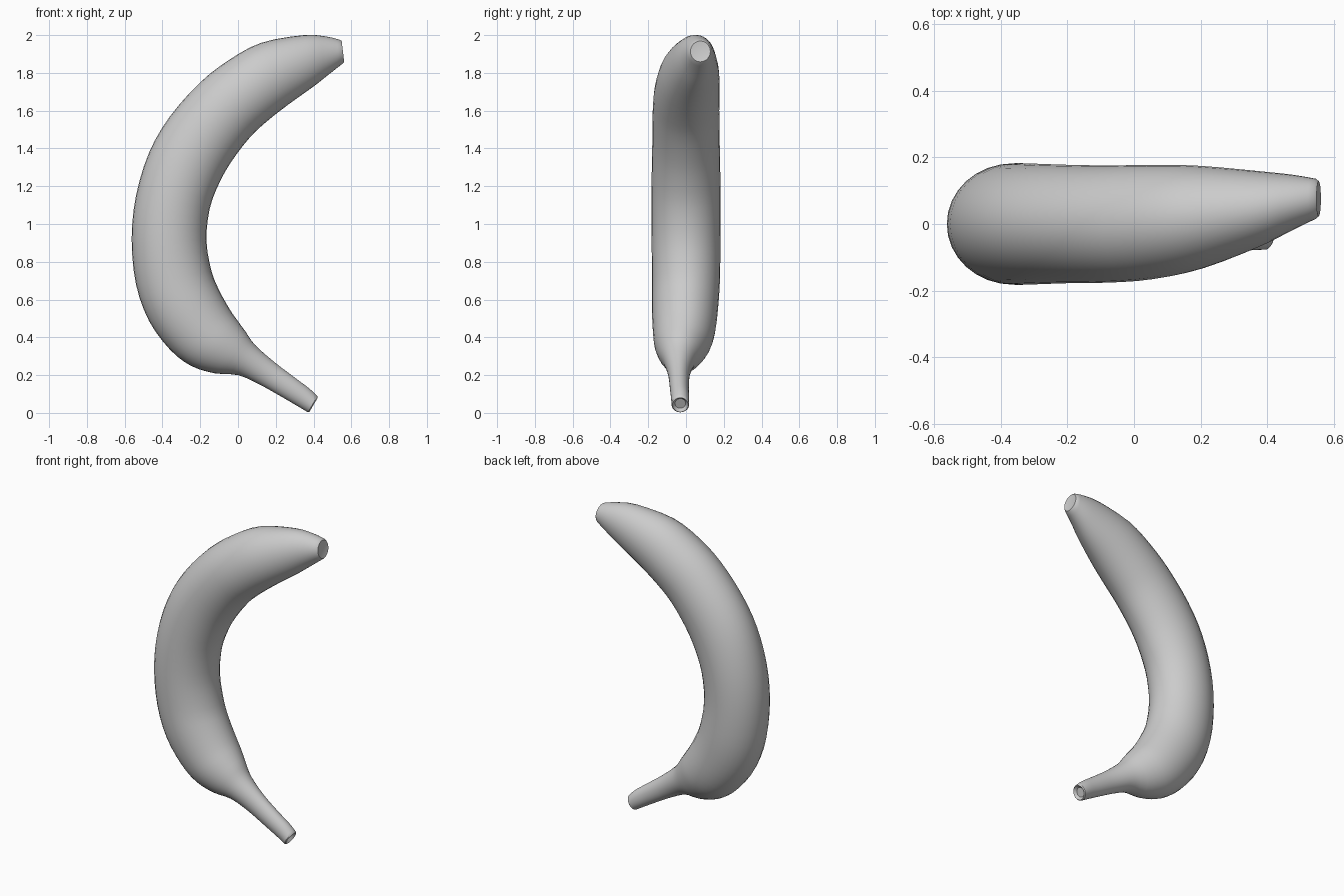
import bpy, bmesh, math
from mathutils import Vector

if "Cube" in bpy.data.objects:
    bpy.data.objects.remove(bpy.data.objects["Cube"])

# Cross-sections from stem to tip: outer x, z, inner x, z, y centre, y half width
SECTIONS = [
    (.370, .003, .420, .088, -.030, .047),
    (.325, .030, .380, .127, -.031, .048),
    (.245, .077, .310, .180, -.035, .050),
    (.115, .150, .195, .267, -.037, .058),
    (.000, .200, .090, .360, -.035, .085),
    (-.125, .210, .040, .430, -.028, .120),
    (-.250, .250, .000, .485, -.018, .150),
    (-.360, .335, -.045, .550, -.010, .166),
    (-.470, .485, -.100, .650, -.005, .176),
    (-.540, .680, -.140, .750, .000, .180),
    (-.563, .920, -.167, .910, .000, .182),
    (-.540, 1.150, -.150, 1.080, .000, .183),
    (-.470, 1.380, -.100, 1.215, .000, .181),
    (-.360, 1.570, -.035, 1.330, .000, .178),
    (-.200, 1.750, .060, 1.455, .000, .176),
    (-.045, 1.870, .155, 1.545, .006, .172),
    (.125, 1.960, .270, 1.635, .020, .155),
    (.350, 2.000, .400, 1.728, .045, .114),
    (.470, 1.992, .485, 1.795, .065, .083),
    (.540, 1.975, .555, 1.850, .076, .060),
]
SIDES, STEPS = 32, 3


def catmull(a, b, c, d, t):
    return [.5 * (2*q + (r - p)*t + (2*p - 5*q + 4*r - s)*t*t
                  + (3*q - p - 3*r + s)*t**3) for p, q, r, s in zip(a, b, c, d)]


def ring(bm, sec, scale=1.0, shift=(0, 0, 0)):
    ox, oz, ix, iz, yc, w = sec
    mid = Vector(((ox + ix) / 2, yc, (oz + iz) / 2)) + Vector(shift)
    half = Vector(((ox - ix) / 2, 0, (oz - iz) / 2)) * scale
    return [bm.verts.new(mid + half * math.cos(a) + Vector((0, w * scale * math.sin(a), 0)))
            for a in (2 * math.pi * k / SIDES for k in range(SIDES))]


bm = bmesh.new()
last = len(SECTIONS) - 1

# Stem cut end, slightly hollow
rings = [ring(bm, SECTIONS[0], .6, (-.008, 0, .005)),
         ring(bm, SECTIONS[0], .88, (.005, 0, -.003))]

# Skin from stem to tip
for i in range(last):
    quad = [SECTIONS[min(max(i + k, 0), last)] for k in (-1, 0, 1, 2)]
    for s in range(STEPS):
        rings.append(ring(bm, catmull(*quad, s / STEPS)))
rings.append(ring(bm, SECTIONS[-1]))

# Blunt blossom tip
rings += [ring(bm, SECTIONS[-1], .88, (.008, 0, .001)),
          ring(bm, SECTIONS[-1], .5, (.004, 0, 0))]

for a, b in zip(rings, rings[1:]):
    for k in range(SIDES):
        n = (k + 1) % SIDES
        bm.faces.new((a[k], a[n], b[n], b[k]))
bm.faces.new(rings[0])
bm.faces.new(rings[-1])
bmesh.ops.recalc_face_normals(bm, faces=bm.faces)

mesh = bpy.data.meshes.new("banana")
bm.to_mesh(mesh)
bm.free()
banana = bpy.data.objects.new("banana", mesh)
bpy.context.collection.objects.link(banana)
bpy.context.view_layer.objects.active = banana
banana.select_set(True)
bpy.ops.object.shade_smooth_by_angle(angle=math.radians(35))
